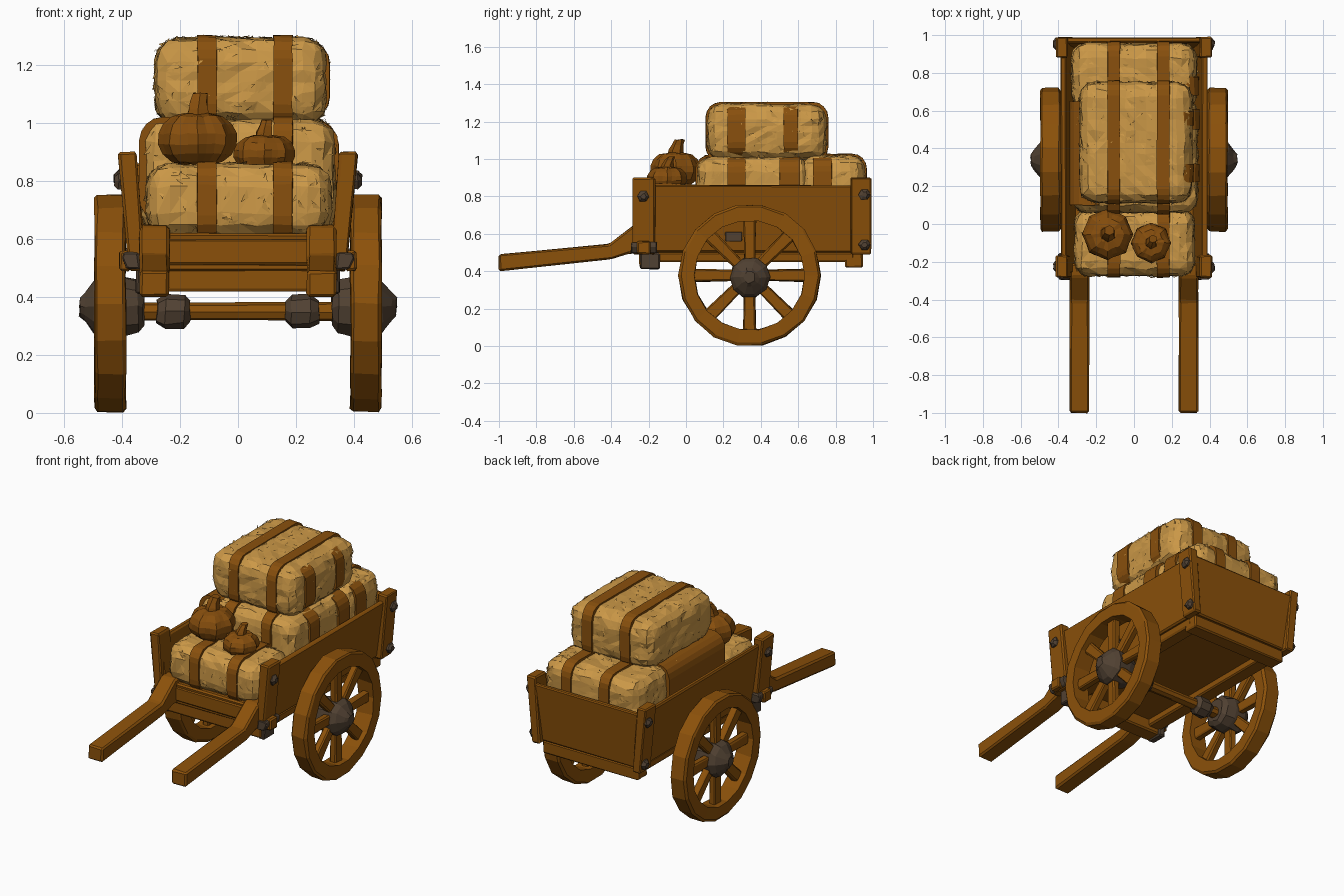
import bpy, bmesh, math, random
from mathutils import Vector, Matrix

random.seed(4)
if "Cube" in bpy.data.objects:
    bpy.data.objects.remove(bpy.data.objects["Cube"])


def material(name, rgb):
    m = bpy.data.materials.new(name)
    m.use_nodes = True
    m.diffuse_color = (*rgb, 1)
    m.node_tree.nodes["Principled BSDF"].inputs["Base Color"].default_value = (*rgb, 1)
    return m


WOOD = material("brown wood", (0.26, 0.082, 0.003))
STRAP = material("bale strap", (0.25, 0.08, 0.004))
HAY = material("straw", (0.6, 0.315, 0.063))
IRON = material("dark iron", (0.082, 0.053, 0.032))
PUMPKIN = material("pumpkin skin", (0.24, 0.076, 0.004))


def finish(name, bm, mat, jitter=0.0, normals=True):
    for v in bm.verts:
        v.co += Vector([random.uniform(-jitter, jitter) for _ in range(3)])
    if normals:
        bmesh.ops.recalc_face_normals(bm, faces=bm.faces)
    me = bpy.data.meshes.new(name)
    bm.to_mesh(me)
    bm.free()
    me.materials.append(mat)
    ob = bpy.data.objects.new(name, me)
    bpy.context.collection.objects.link(ob)
    return ob


def block(lo, hi):
    lo, hi = Vector(lo), Vector(hi)
    bm = bmesh.new()
    bmesh.ops.create_cube(bm, size=1)
    for v in bm.verts:
        v.co = (lo + hi) / 2 + v.co * (hi - lo)
    return bm


def bevel(bm, edges, size, segments=1):
    bmesh.ops.bevel(bm, geom=edges, offset=size, segments=segments, profile=0.5, affect='EDGES')


def box(name, lo, hi, mat=WOOD, chamfer=0.008):
    bm = block(lo, hi)
    bevel(bm, bm.edges[:], chamfer)
    return finish(name, bm, mat, 0.002)


def band(name, lo, hi, axis, radius):
    """Strap: a block rounded only on the edges that run along one axis."""
    bm = block(lo, hi)
    bevel(bm, [e for e in bm.edges if abs(e.verts[0].co[axis] - e.verts[1].co[axis]) > 0.01], radius, 4)
    return finish(name, bm, STRAP, 0.002)


def prism(name, points, start, end, place, mat=WOOD, chamfer=0.008):
    """Extrude a 2D outline; place(a, b, depth) gives the 3D position."""
    bm = bmesh.new()
    f = bm.faces.new([bm.verts.new(place(a, b, start)) for a, b in points])
    shift = Vector(place(0, 0, end)) - Vector(place(0, 0, start))
    new = bmesh.ops.extrude_face_region(bm, geom=[f])["geom"]
    bmesh.ops.translate(bm, vec=shift, verts=[g for g in new if isinstance(g, bmesh.types.BMVert)])
    bmesh.ops.recalc_face_normals(bm, faces=bm.faces)
    bevel(bm, bm.edges[:], chamfer)
    return finish(name, bm, mat, 0.002)


def lathe(name, profile, n, centre, mat, closed=False, jitter=0.003):
    """Turn an (x, radius) profile about the x axis."""
    bm = bmesh.new()
    rings = [[bm.verts.new((x, r * math.cos(2 * math.pi * k / n), r * math.sin(2 * math.pi * k / n)))
              for k in range(n)] for x, r in profile]
    pairs = list(zip(rings, rings[1:])) + ([(rings[-1], rings[0])] if closed else [])
    for a, b in pairs:
        for k in range(n):
            bm.faces.new((a[k], a[(k + 1) % n], b[(k + 1) % n], b[k]))
    if not closed:
        bm.faces.new(rings[0])
        bm.faces.new(rings[-1])
    bmesh.ops.translate(bm, vec=centre, verts=bm.verts)
    return finish(name, bm, mat, jitter)


# Cart bed: floor, cross beams, front board
box("floor", (-0.32, -0.26, 0.49), (0.32, 0.94, 0.535))
box("front_cross_beam", (-0.335, -0.25, 0.42), (0.335, -0.15, 0.5))
box("rear_cross_beam", (-0.33, 0.85, 0.42), (0.33, 0.945, 0.5))
box("front_board", (-0.3, -0.275, 0.51), (0.3, -0.24, 0.6))
box("front_board_cap", (-0.3, -0.27, 0.59), (0.3, -0.23, 0.62))

# Tailgate leaning back
prism("tailgate", [(0.925, 0.5), (0.955, 0.5), (0.99, 0.86), (0.96, 0.86)], -0.36, 0.36,
      lambda a, b, d: (d, a, b))

# Parts on both sides
WHEEL = Vector((0, 0.34, 0.378))
for s, side in ((1, "left"), (-1, "right")):
    def across(a, b, d):
        return (s * a, d, b)
    board = [(0.305, 0.5), (0.34, 0.5), (0.39, 0.86), (0.355, 0.86)]
    prism(side + "_side_board", board, -0.26, 0.95, across)
    post = [(0.32, 0.49), (0.375, 0.49), (0.415, 0.9), (0.35, 0.9)]
    for end, y0, y1 in (("front", -0.285, -0.165), ("rear", 0.88, 0.99)):
        prism(f"{side}_{end}_post", post, y0, y1, across)
    # Bolt heads on the posts, iron wrap with a wooden peg at the front foot
    for name, y, z, x in (("front", -0.228, 0.8, 0.405), ("rear_upper", 0.955, 0.81, 0.405),
                          ("rear_lower", 0.955, 0.54, 0.38)):
        lathe(f"{side}_{name}_bolt", [(-0.03, 0.034), (0.008, 0.032), (0.022, 0.016)], 6,
              (0, 0, 0), IRON).matrix_world = Matrix.Translation(
                  (s * x, y, z)) @ Matrix.Diagonal((s, 1, 1, 1))
    wrap = [(0.335, 0.495), (0.385, 0.495), (0.402, 0.535), (0.395, 0.555), (0.345, 0.555)]
    prism(side + "_front_wrap", wrap, -0.295, -0.155, across, IRON, 0.006)
    box(side + "_front_peg", (s * 0.39 - 0.02, -0.262, 0.49), (s * 0.39 + 0.02, -0.19, 0.56))
    box(side + "_front_bracket", (s * 0.33 - 0.022, -0.245, 0.41), (s * 0.33 + 0.022, -0.14, 0.5), IRON)
    box(side + "_board_plate", (s * 0.35 - 0.012, 0.21, 0.56), (s * 0.35 + 0.012, 0.3, 0.61), IRON, 0.004)
    box(side + "_under_beam", (s * 0.285 - 0.045, -0.2, 0.45), (s * 0.285 + 0.045, 0.9, 0.5))

    # Pull handle
    handle = [(-1, 0.4), (-0.4, 0.465), (-0.3, 0.495), (-0.21, 0.495),
              (-0.21, 0.65), (-0.28, 0.645), (-0.41, 0.545), (-1, 0.49)]
    prism(side + "_handle", handle, 0.237, 0.34, lambda a, b, d: (s * d, a, b), chamfer=0.01)

    # Wheel rim, spokes, hub, axle collar
    rim = [(0.388, 0.295), (0.388, 0.368), (0.398, 0.38), (0.485, 0.38), (0.495, 0.368), (0.495, 0.295)]
    lathe(side + "_wheel_rim", [(s * x, r) for x, r in rim], 18, WHEEL, WOOD, True)
    for k in range(8):
        bm = block((-0.022, -0.028, 0.06), (0.022, 0.028, 0.315))
        for v in bm.verts:
            if v.co.z > 0.2:
                v.co.y *= 1.25
        bevel(bm, bm.edges[:], 0.007)
        turn = Matrix.Rotation(k * math.pi / 4, 4, 'X')
        bmesh.ops.transform(bm, verts=bm.verts,
                            matrix=Matrix.Translation(WHEEL + Vector((s * 0.44, 0, 0))) @ turn)
        finish(f"{side}_spoke_{k + 1}", bm, WOOD, 0.003)
    hub = [(0.325, 0.07), (0.345, 0.095), (0.4, 0.108), (0.47, 0.108), (0.5, 0.09), (0.53, 0.05), (0.545, 0.03)]
    lathe(side + "_hub", [(s * x, r) for x, r in hub], 10, WHEEL - Vector((0, 0, 0.012)), IRON, jitter=0.005)
    collar = [(0.165, 0.035), (0.185, 0.058), (0.25, 0.06), (0.28, 0.04)]
    lathe(side + "_axle_collar", [(s * x, r) for x, r in collar], 8, (0, 0.34, 0.35), IRON, jitter=0.004)
lathe("axle", [(-0.4, 0.034), (0, 0.03), (0.4, 0.034)], 8, (0, 0.34, 0.35), WOOD)

ROUND = 0.08


def bale(name, lo, hi, flakes=280):
    """Rounded, roughened straw block with loose flakes and two straps."""
    bm = block(lo, hi)
    bevel(bm, bm.edges[:], ROUND, 3)
    for cuts in (3, 1):
        long_edges = [e for e in bm.edges if e.calc_length() > 0.09]
        bmesh.ops.subdivide_edges(bm, edges=long_edges, cuts=cuts, use_grid_fill=True)
    bmesh.ops.triangulate(bm, faces=bm.faces[:])
    for v in bm.verts:
        v.co += Vector([random.uniform(-0.006, 0.006) for _ in range(3)])
    bmesh.ops.recalc_face_normals(bm, faces=bm.faces)
    bm.normal_update()
    faces = bm.faces[:]
    spots = random.choices(faces, weights=[f.calc_area() for f in faces], k=flakes)
    for f in spots:
        n = f.normal.copy()
        c = f.calc_center_median() + n * 0.002
        t = n.orthogonal().normalized()
        t.rotate(Matrix.Rotation(random.uniform(0, 2 * math.pi), 3, n))
        b = n.cross(t)
        size = random.uniform(0.014, 0.03)
        corners = (c - t * size, c + b * size * 0.7, c + t * size + n * random.uniform(0.002, 0.008))
        flake = bm.faces.new([bm.verts.new(p) for p in corners])
        flake.normal_update()
        if flake.normal.dot(n) < 0:
            flake.normal_flip()
    finish(name, bm, HAY, normals=False)
    for side, x in (("right", -0.107), ("left", 0.155)):
        band(f"{name}_{side}_strap", (x - 0.033, lo[1] - 0.01, lo[2] - 0.01),
             (x + 0.033, hi[1] + 0.01, hi[2] + 0.01), 0, ROUND)


# Load of straw
bale("front_bale", (-0.315, -0.275, 0.61), (0.32, 0.08, 0.858))
bale("middle_bale", (-0.33, 0.06, 0.6), (0.335, 0.66, 1.013), flakes=350)
bale("rear_bale", (-0.33, 0.61, 0.7), (0.33, 0.957, 1.017))
bale("top_bale", (-0.285, 0.115, 0.995), (0.305, 0.75, 1.293), flakes=350)

# Straps on the flanks
for name, x, y, half, z0, z1 in (("upper_front", 0.305, 0.27, 0.048, 1.01, 1.285),
                                 ("upper_rear", 0.305, 0.56, 0.038, 1.01, 1.285),
                                 ("lower_front", 0.335, 0.27, 0.048, 0.66, 1.008),
                                 ("lower_middle", 0.335, 0.555, 0.055, 0.66, 1.008),
                                 ("lower_rear", 0.33, 0.73, 0.05, 0.71, 1.012)):
    band(name + "_flank_strap", (x - 0.2, y - half, z0), (x + 0.012, y + half, z1), 1, ROUND)
band("right_flank_strap", (-0.34, 0.1, 0.66), (-0.14, 0.65, 1.02), 1, ROUND)


def pumpkin(name, centre, radius, height, stem):
    bm = bmesh.new()
    bmesh.ops.create_uvsphere(bm, u_segments=24, v_segments=9, radius=1)
    for v in bm.verts:
        ring = math.hypot(v.co.x, v.co.y)
        rib = 0.95 + 0.05 * math.cos(8 * math.atan2(v.co.y, v.co.x))
        dip = 0.8 + 0.2 * min(1, ring * 1.6)
        v.co = (v.co.x * radius * rib, v.co.y * radius * rib, v.co.z * height / 2 * dip)
    bmesh.ops.translate(bm, vec=centre, verts=bm.verts)
    finish(name, bm, PUMPKIN, 0.003)
    # Bent stem
    bm = bmesh.new()
    bmesh.ops.create_cone(bm, cap_ends=True, segments=6, radius1=radius * 0.32, radius2=radius * 0.2, depth=stem)
    bmesh.ops.subdivide_edges(bm, edges=[e for e in bm.edges if abs(e.verts[0].co.z - e.verts[1].co.z) > 0.01], cuts=2)
    for v in bm.verts:
        t = v.co.z / stem + 0.5
        v.co.x += 0.01 * t * t
        v.co.y += 0.02 * t * t
    bmesh.ops.translate(bm, vec=Vector(centre) + Vector((0, 0, height * 0.36 + stem / 2)), verts=bm.verts)
    finish(name + "_stem", bm, PUMPKIN, 0.003)


pumpkin("large_pumpkin", (-0.14, -0.055, 0.945), 0.137, 0.205, 0.085)
pumpkin("small_pumpkin", (0.09, -0.1, 0.895), 0.108, 0.145, 0.065)
